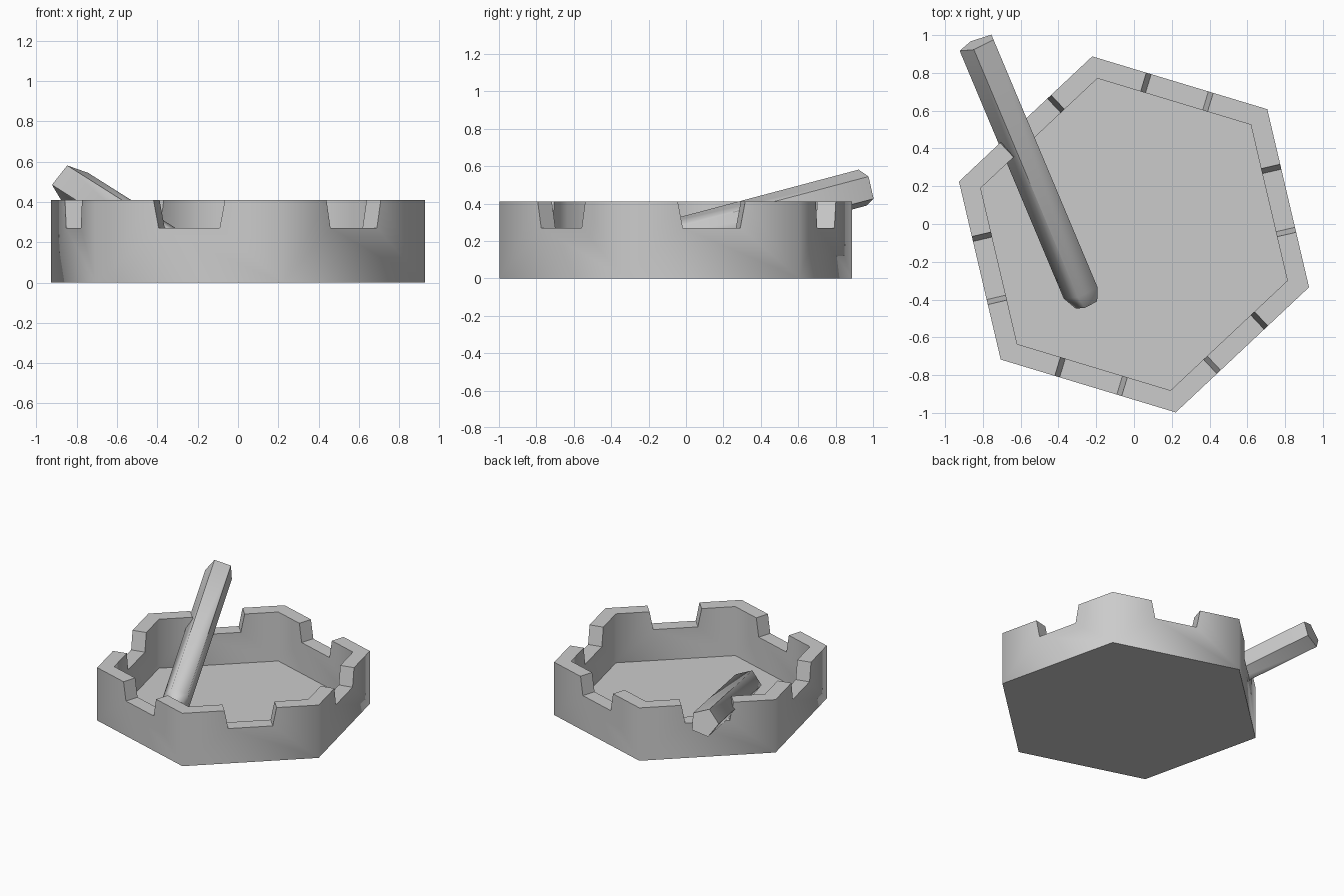
import bpy, bmesh
from math import cos, sin, radians
from mathutils import Vector

cube = bpy.data.objects.get("Cube")
if cube:
    bpy.data.objects.remove(cube, do_unlink=True)

GREY = (0.6, 0.6, 0.6, 1.0)
grey = bpy.data.materials.new("plain_grey")
grey.use_nodes = True
grey.diffuse_color = GREY
grey.node_tree.nodes["Principled BSDF"].inputs["Base Color"].default_value = GREY


def finish(bm, name):
    bmesh.ops.recalc_face_normals(bm, faces=bm.faces)
    mesh = bpy.data.meshes.new(name)
    bm.to_mesh(mesh)
    bm.free()
    mesh.materials.append(grey)
    obj = bpy.data.objects.new(name, mesh)
    bpy.context.collection.objects.link(obj)
    bpy.ops.object.select_all(action='DESELECT')
    obj.select_set(True)
    bpy.context.view_layer.objects.active = obj
    bpy.ops.object.shade_smooth_by_angle(angle=radians(66))
    return obj


# Hexagonal bowl with one tapered notch in each side of the rim
CENTRE = Vector((0, -0.055, 0))
RIM, NOTCH, FLOOR = 0.41, 0.27, 0.03
OUTER, INNER = 0.968, 0.848
TOP_HALF, LOW_HALF = 0.185, 0.158
SIDES = 6


def corners(radius):
    angles = [radians(43.2 + 60 * i) for i in range(SIDES)]
    return [CENTRE + Vector((cos(a), sin(a), 0)) * radius for a in angles]


def wall(bm, radius, base_z):
    """Six notched wall faces; returns the base ring and the rim outline."""
    pts = corners(radius)
    base = [bm.verts.new(p + Vector((0, 0, base_z))) for p in pts]
    top = [bm.verts.new(p + Vector((0, 0, RIM))) for p in pts]
    rim = []
    for i, p in enumerate(pts):
        j = (i + 1) % SIDES
        mid, along = (p + pts[j]) / 2, (pts[j] - p).normalized()
        notch = [bm.verts.new(mid + along * s + Vector((0, 0, z)))
                 for s, z in ((-TOP_HALF, RIM), (-LOW_HALF, NOTCH),
                              (LOW_HALF, NOTCH), (TOP_HALF, RIM))]
        bm.faces.new([base[j], base[i], top[i], *notch, top[j]])
        rim += [top[i], *notch]
    return base, rim


bm = bmesh.new()
outer_base, outer_rim = wall(bm, OUTER, 0)
inner_base, inner_rim = wall(bm, INNER, FLOOR)
bm.faces.new(outer_base)
bm.faces.new(inner_base)
for i in range(len(outer_rim)):
    j = (i + 1) % len(outer_rim)
    bm.faces.new([outer_rim[i], outer_rim[j], inner_rim[j], inner_rim[i]])
finish(bm, "notched_bowl")

# Five-sided rod leaning through a notch, with a tapered lower end
far_end = Vector((-0.827, 0.957, 0.485))
axis = Vector((0.42, -1, -0.265)).normalized()
side = Vector((0.922, 0.387, 0)).normalized()
up = side.cross(-axis).normalized()
if up.z < 0:
    up.negate()

bm = bmesh.new()
rings = []
for distance, radius in ((0, 0.104), (1.465, 0.104), (1.54, 0.066)):
    ring = []
    for k in range(5):
        a = radians(36 + 72 * k)
        ring.append(bm.verts.new(far_end + axis * distance
                                 + (side * cos(a) + up * sin(a)) * radius))
    rings.append(ring)
for lower, upper in zip(rings, rings[1:]):
    for k in range(5):
        n = (k + 1) % 5
        bm.faces.new([lower[k], lower[n], upper[n], upper[k]])
bm.faces.new(rings[0])
bm.faces.new(rings[-1])
finish(bm, "leaning_rod")
